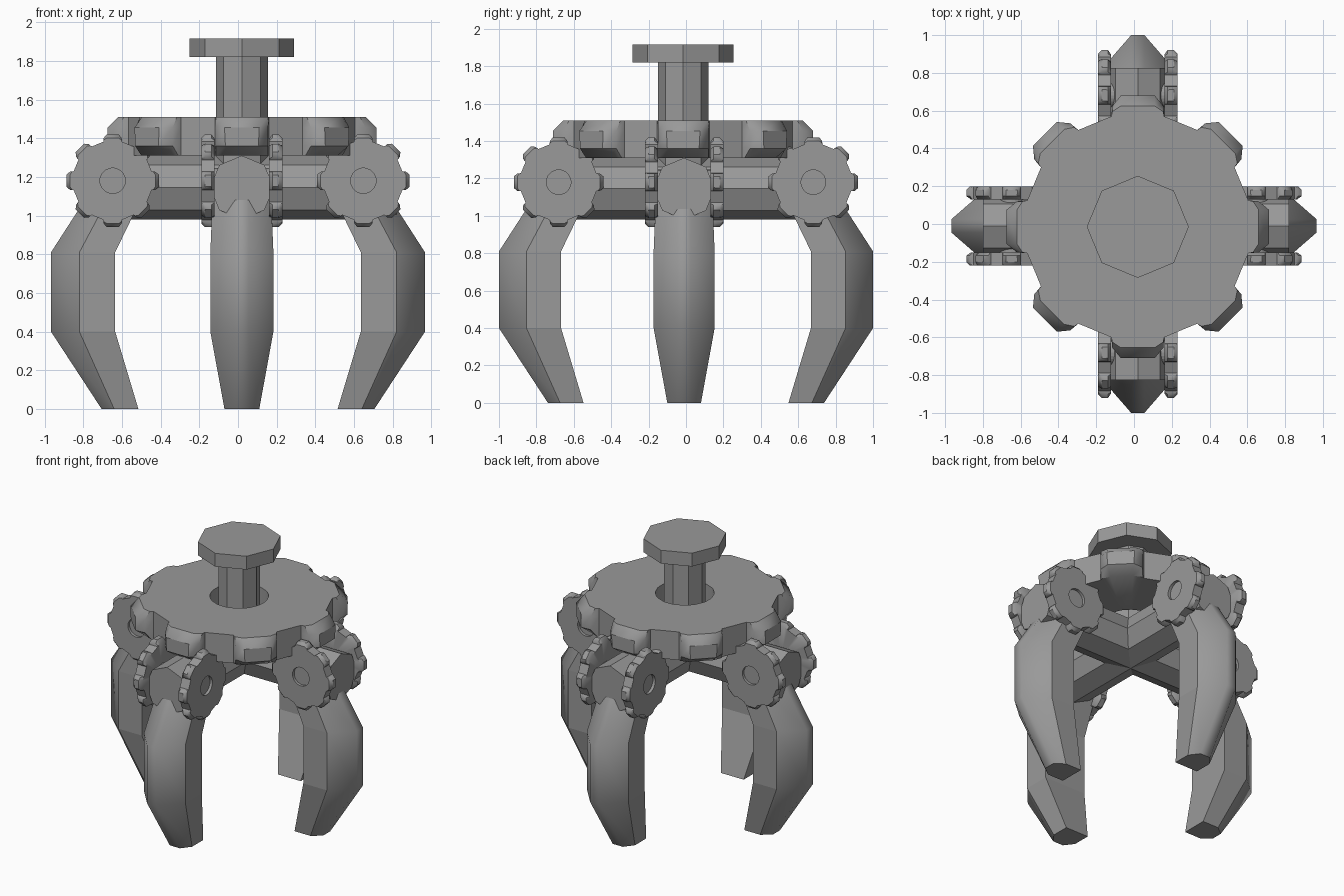
import bpy, bmesh, math
from mathutils import Matrix, Vector

if "Cube" in bpy.data.objects:
    bpy.data.objects.remove(bpy.data.objects["Cube"])

grey = bpy.data.materials.new("mid_grey")
grey.diffuse_color = (0.32, 0.32, 0.32, 1)
grey.use_nodes = True
grey.node_tree.nodes["Principled BSDF"].inputs["Base Color"].default_value = grey.diffuse_color


def loft(name, loops, matrix, ring=False, smooth=None):
    """Skin equal-length closed loops; ring joins last loop to first, else ends are capped."""
    bm = bmesh.new()
    rows = [[bm.verts.new(p) for p in lp] for lp in loops]
    n = len(rows[0])
    pairs = list(zip(rows, rows[1:] + rows[:1])) if ring else list(zip(rows, rows[1:]))
    for a, b in pairs:
        for i in range(n):
            j = (i + 1) % n
            f = bm.faces.new((a[i], a[j], b[j], b[i]))
            f.smooth = bool(smooth and i in smooth)
    if not ring:
        bm.faces.new(rows[0][::-1])
        bm.faces.new(rows[-1])
    bmesh.ops.recalc_face_normals(bm, faces=bm.faces)
    me = bpy.data.meshes.new(name)
    bm.to_mesh(me)
    bm.free()
    me.transform(matrix)
    me.materials.append(grey)
    ob = bpy.data.objects.new(name, me)
    bpy.context.collection.objects.link(ob)
    return ob


def circle(r, z, n):
    return [Vector((r * math.cos(2 * math.pi * i / n), r * math.sin(2 * math.pi * i / n), z))
            for i in range(n)]


def prism(name, r, z0, z1, matrix, n=8):
    return loft(name, [circle(r, z0, n), circle(r, z1, n)], matrix)


def gear_loop(z, mid, tip, half):
    """Outline of eight chamfered teeth."""
    tooth = [(0.585, -0.14), (mid, -0.135), (tip, -half),
             (tip, half), (mid, 0.135), (0.585, 0.14)]
    out = []
    for k in range(8):
        rot = Matrix.Rotation(k * math.pi / 4, 3, 'Z')
        out += [rot @ Vector((x, y, z)) for x, y in tooth]
    return out


def gear(name, matrix):
    outer = [gear_loop(-0.1, 0.60, 0.625, 0.075), gear_loop(-0.05, 0.64, 0.695, 0.085),
             gear_loop(0.045, 0.64, 0.695, 0.09), gear_loop(0.1, 0.61, 0.64, 0.09)]
    # bore points follow the outline angles so the caps stay clean
    bore = [[Vector((v.x, v.y, 0)).normalized() * 0.19 + Vector((0, 0, z)) for v in outer[0]]
            for z in (0.1, -0.1)]
    ob = loft(name, outer + bore, matrix, ring=True)
    bpy.context.view_layer.objects.active = ob
    ob.select_set(True)
    bpy.ops.object.shade_smooth_by_angle(angle=math.radians(40))
    ob.select_set(False)
    return ob


# Central plunger and main gear
hub = Matrix.Translation((0.02, -0.015, 0))
prism("knob", 0.27, 1.82, 1.915, hub)
prism("shaft", 0.135, 1.15, 1.83, hub)
gear("main_gear", hub @ Matrix.Translation((0, 0, 1.41)))

# Crossed octagonal beams
lay = Matrix.Rotation(math.pi / 2, 4, 'Y')
for name, turn, origin, reach in (("beam_x", 0, (0.01, -0.01, 1.145), 0.81),
                                  ("beam_y", math.pi / 2, (0.02, 0, 1.145), 0.825)):
    m = Matrix.Translation(origin) @ Matrix.Rotation(turn, 4, 'Z') @ lay
    prism(name, 0.165, -reach, reach, m)

# Claw stations: height, inner, ridge, outer, half width, outer half width
CLAW = [(0, 0.515, 0.64, 0.705, 0.09, 0.04),
        (0.40, 0.635, 0.82, 0.967, 0.163, 0.035),
        (0.81, 0.635, 0.82, 0.967, 0.163, 0.035),
        (1.13, 0.48, 0.65, 0.76, 0.15, 0.035)]

# Four arms, each with a claw and a pair of side gears
for k, side in enumerate(("right", "back", "left", "front")):
    along_y = k % 2
    shift = 0.033 if along_y else 0
    arm = (Matrix.Translation((0.02, 0, 0) if along_y else (0, -0.01, 0))
           @ Matrix.Rotation(k * math.pi / 2, 4, 'Z') @ Matrix.Translation((shift, 0, 0)))
    loops = [[Vector(p) for p in ((a, -w, z), (a, w, z), (b, w, z),
                                  (c, n, z), (c, -n, z), (b, -w, z))]
             for z, a, b, c, w, n in CLAW]
    loft("claw_" + side, loops, arm, smooth={2, 3, 4})
    for s, tag in ((1, "a"), (-1, "b")):
        m = (arm @ Matrix.Translation((0.648, s * 0.175, 1.18))
             @ Matrix.Rotation(-s * math.pi / 2, 4, 'X'))
        gear(f"side_gear_{side}_{tag}", m @ Matrix.Scale(0.345, 4))
        # recessed axle inside the bore
        prism(f"axle_{side}_{tag}", 0.067, -0.06, 0.015, m, 24)
